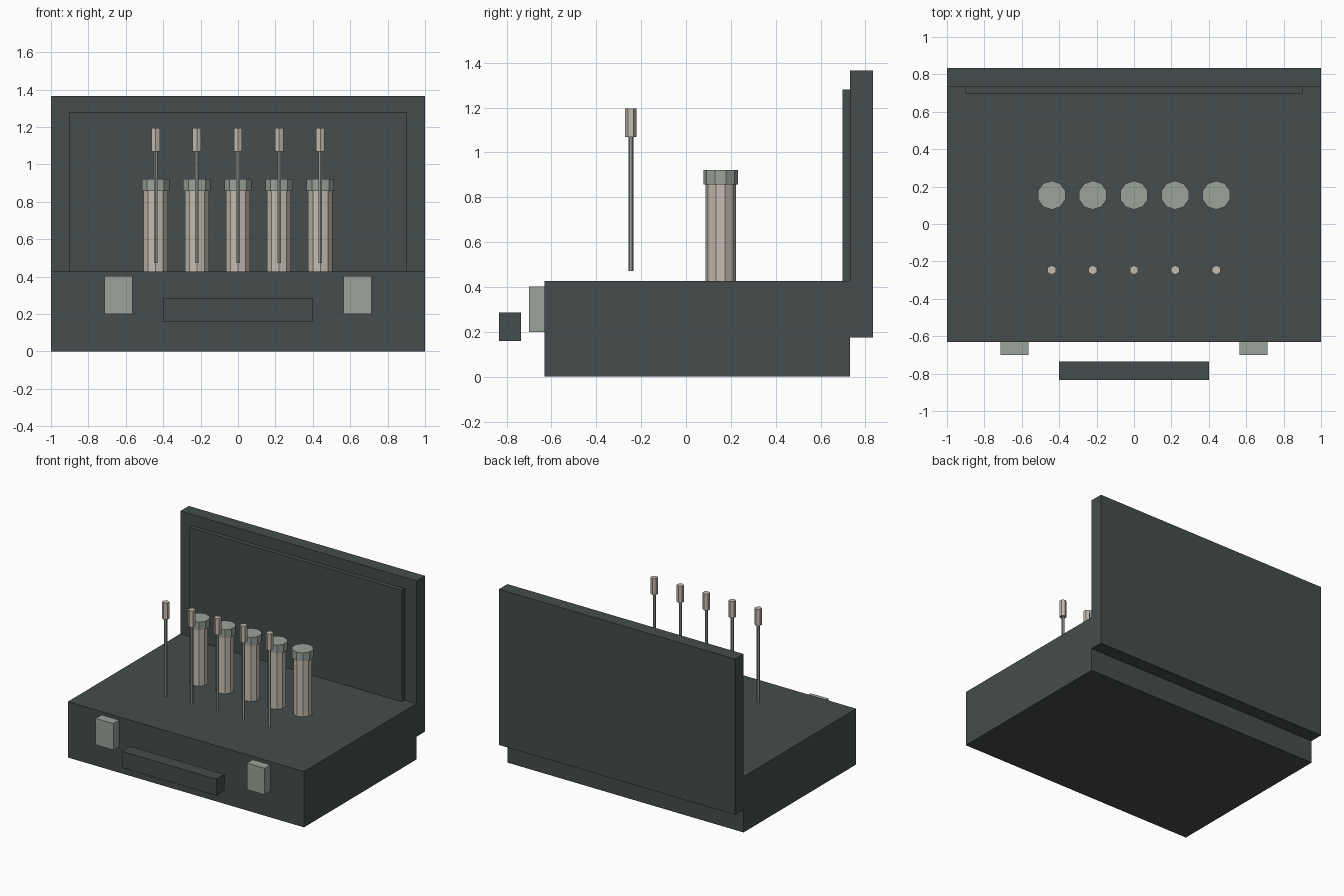
import bpy
import bmesh
from mathutils import Matrix, Vector

if "Cube" in bpy.data.objects:
    bpy.data.objects.remove(bpy.data.objects["Cube"])


def material(name, rgb):
    m = bpy.data.materials.new(name)
    m.diffuse_color = (*rgb, 1.0)
    m.use_nodes = True
    m.node_tree.nodes["Principled BSDF"].inputs["Base Color"].default_value = m.diffuse_color
    return m


DARK = material("dark grey green", (0.060, 0.075, 0.072))
METAL = material("pale grey metal", (0.325, 0.362, 0.325))
BEIGE = material("warm beige", (0.558, 0.505, 0.434))


def finish(bm, name, mat):
    mesh = bpy.data.meshes.new(name)
    bm.to_mesh(mesh)
    bm.free()
    mesh.materials.append(mat)
    ob = bpy.data.objects.new(name, mesh)
    bpy.context.collection.objects.link(ob)
    return ob


def box(name, lo, hi, mat):
    lo, hi = Vector(lo), Vector(hi)
    bm = bmesh.new()
    bmesh.ops.create_cube(bm, size=1.0, matrix=Matrix.Translation((lo + hi) / 2)
                          @ Matrix.Diagonal((*(hi - lo), 1.0)))
    return finish(bm, name, mat)


def prism(name, x, y, z0, z1, radius, sides, mat):
    # upright cylinder with one corner pointing along +y
    bm = bmesh.new()
    turn = Matrix.Rotation(1.5707963, 4, 'Z')
    probe = bmesh.ops.create_cone(bm, cap_ends=True, segments=sides,
                                  radius1=radius, radius2=radius, depth=z1 - z0)
    # turn only if the primitive starts on the x axis
    if max(v.co.y for v in probe["verts"]) < radius * 0.999:
        bmesh.ops.rotate(bm, verts=bm.verts, matrix=turn)
    bmesh.ops.translate(bm, verts=bm.verts, vec=(x, y, (z0 + z1) / 2))
    return finish(bm, name, mat)


# case body, raised lid and lid lining
TOP = 0.427
box("case_base", (-1, -0.63, 0), (1, 0.732, TOP), DARK)
box("case_lid", (-1, 0.732, 0.174), (1, 0.834, 1.366), DARK)
box("lid_lining", (-0.9, 0.698, TOP), (0.9, 0.732, 1.28), DARK)

# carrying handle and the two latches
box("handle", (-0.4, -0.834, 0.16), (0.4, -0.735, 0.286), DARK)
for side, x in (("left", -0.64), ("right", 0.64)):
    box("latch_" + side, (x - 0.075, -0.70, 0.20), (x + 0.075, -0.63, 0.402), METAL)

# row of capped vials and row of swabs in front
for i in range(5):
    x = (i - 2) * 0.22
    n = str(i + 1)
    prism("vial_" + n, x, 0.154, TOP, 0.858, 0.068, 10, BEIGE)
    prism("vial_cap_" + n, x, 0.154, 0.858, 0.922, 0.077, 10, METAL)
    prism("swab_stick_" + n, x, -0.246, 0.472, 1.068, 0.011, 6, METAL)
    prism("swab_head_" + n, x, -0.246, 1.068, 1.195, 0.0255, 6, BEIGE)
